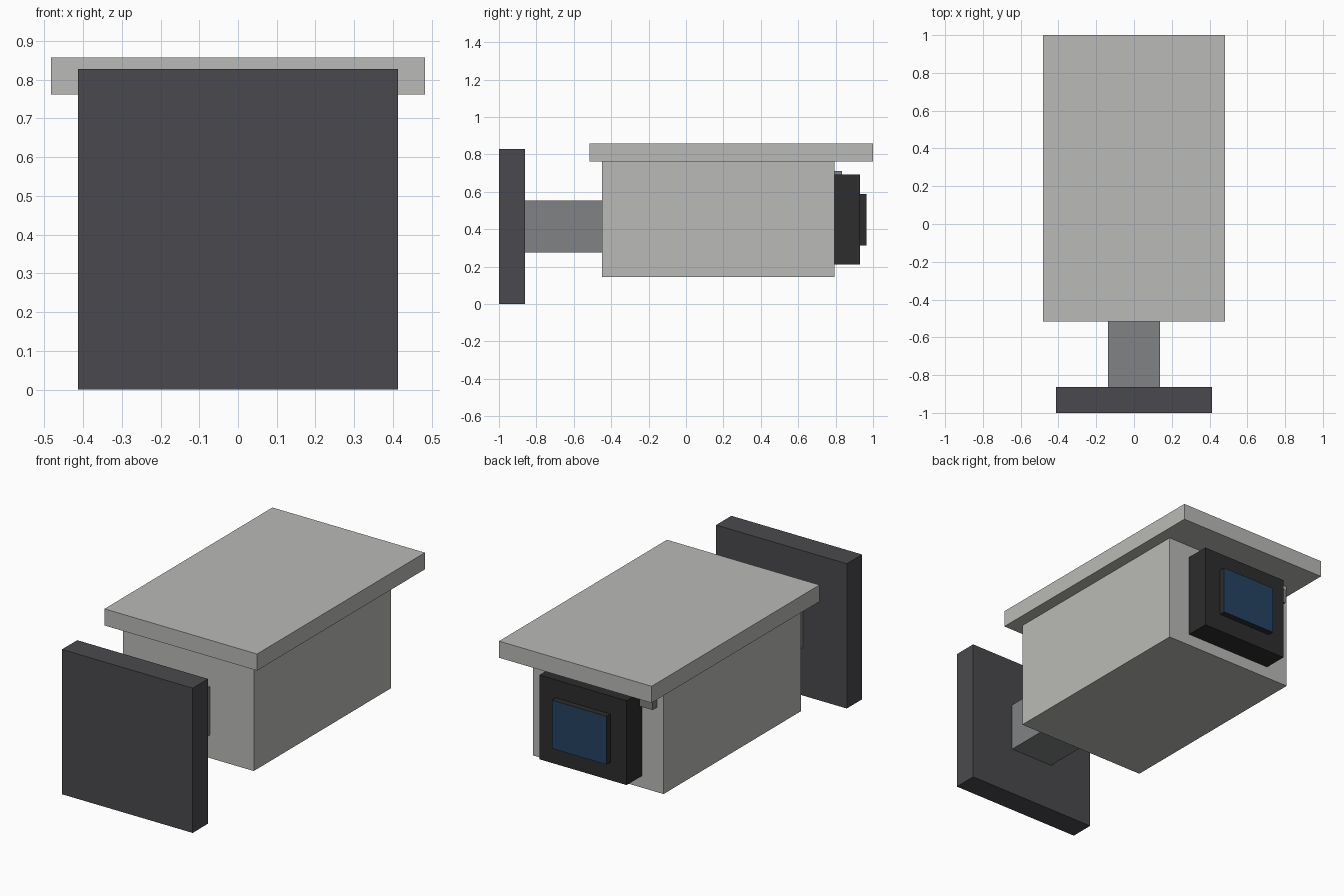
import bpy
import bmesh
from mathutils import Vector

default = bpy.data.objects.get("Cube")
if default:
    bpy.data.objects.remove(default, do_unlink=True)


def linear(c):
    c /= 255
    return c / 12.92 if c <= 0.04045 else ((c + 0.055) / 1.055) ** 2.4


def material(name, rgb):
    colour = (*[linear(c) for c in rgb], 1)
    mat = bpy.data.materials.new(name)
    mat.use_nodes = True
    mat.diffuse_color = colour
    bsdf = mat.node_tree.nodes["Principled BSDF"]
    bsdf.inputs["Base Color"].default_value = colour
    bsdf.inputs["Roughness"].default_value = 0.7
    return mat


def box(name, x, y, z, mat):
    """Box from (min, max) ranges, with its origin at its centre."""
    lo, hi = Vector((x[0], y[0], z[0])), Vector((x[1], y[1], z[1]))
    bm = bmesh.new()
    bmesh.ops.create_cube(bm, size=1)
    bmesh.ops.scale(bm, vec=hi - lo, verts=bm.verts)
    mesh = bpy.data.meshes.new(name)
    bm.to_mesh(mesh)
    bm.free()
    mesh.materials.append(mat)
    obj = bpy.data.objects.new(name, mesh)
    obj.location = (lo + hi) / 2
    bpy.context.collection.objects.link(obj)
    return obj


def wide(w):
    return (-w / 2, w / 2)


pale = material("pale grey", (186, 186, 183))
mid = material("mid grey", (128, 130, 131))
dark = material("dark grey", (74, 73, 77))
black = material("black", (45, 45, 45))
blue = material("lens blue", (36, 66, 98))

# Wall mount
box("wall_plate", wide(0.827), (-1, -0.862), (0, 0.828), dark)
box("mount_arm", wide(0.275), (-0.862, -0.448), (0.276, 0.552), mid)

# Camera body and sunshade
box("camera_body", wide(0.827), (-0.448, 0.793), (0.143, 0.762), pale)
box("sunshade", wide(0.965), (-0.517, 1), (0.762, 0.857), pale)

# Lens end
box("lens_housing", wide(0.552), (0.793, 0.93), (0.21, 0.692), black)
# The glass block is black round its sides and blue on its end face
lens = box("lens", wide(0.345), (0.93, 0.965), (0.313, 0.589), blue)
lens.data.materials.append(black)
for face in lens.data.polygons:
    face.material_index = 0 if face.normal.y > 0.5 else 1
box("status_light", (-0.372, -0.289), (0.793, 0.834), (0.628, 0.711), mid)
